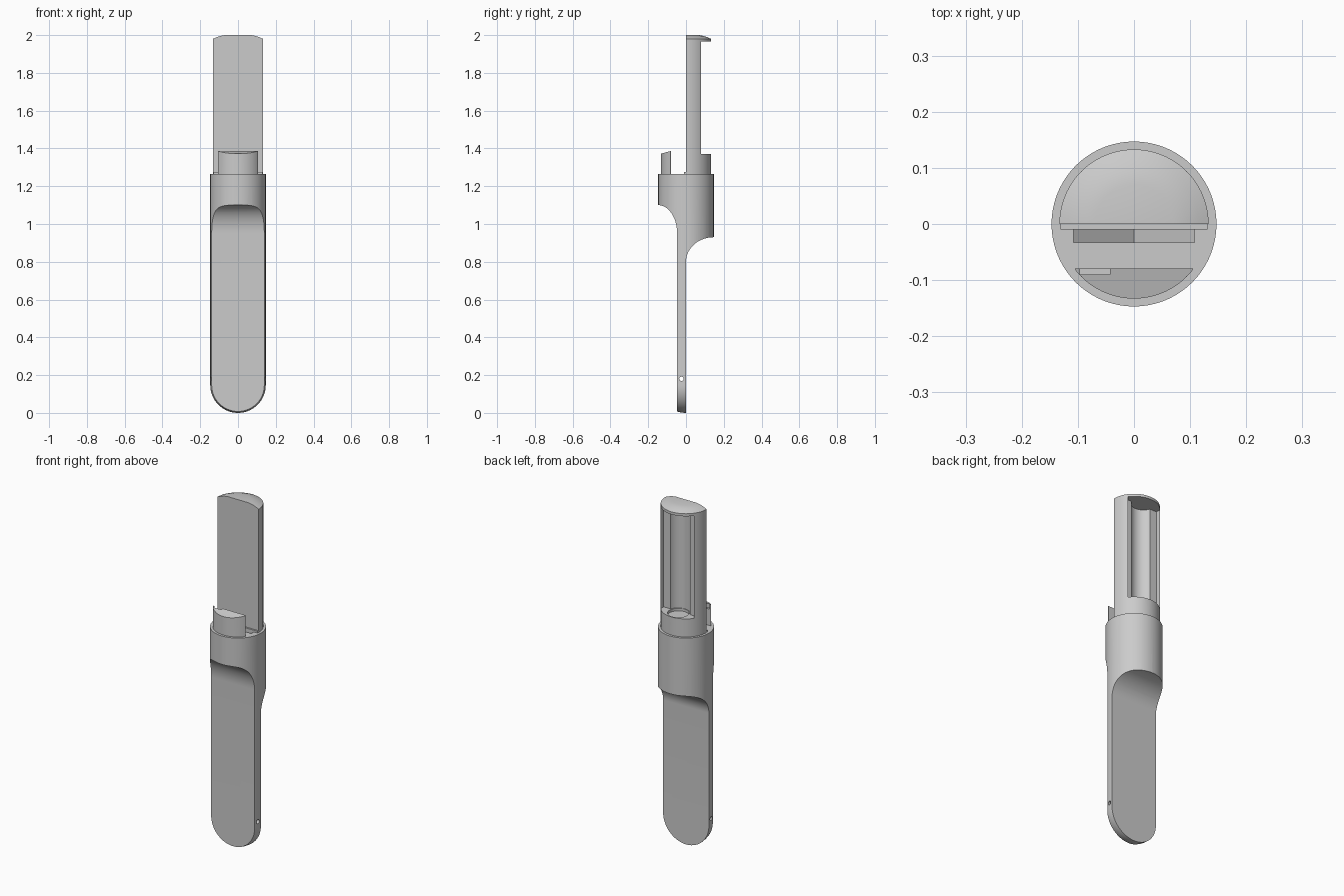
import bpy, bmesh
from math import sin, cos, pi, sqrt, radians
from mathutils import Vector

if "Cube" in bpy.data.objects:
    bpy.data.objects.remove(bpy.data.objects["Cube"], do_unlink=True)

grey = bpy.data.materials.new("light_grey")
grey.use_nodes = True
grey.diffuse_color = (0.6, 0.6, 0.6, 1)
grey.node_tree.nodes["Principled BSDF"].inputs["Base Color"].default_value = (0.6, 0.6, 0.6, 1)

R, CORE, SHOULDER = 0.147, 0.133, 1.265


def finish(name, bm):
    bmesh.ops.remove_doubles(bm, verts=bm.verts, dist=1e-5)
    bmesh.ops.recalc_face_normals(bm, faces=bm.faces)
    mesh = bpy.data.meshes.new(name)
    bm.to_mesh(mesh)
    bm.free()
    ob = bpy.data.objects.new(name, mesh)
    bpy.context.collection.objects.link(ob)
    mesh.materials.append(grey)
    return ob


def lathe(name, profile, centre_y=0, steps=72):
    """Spin an (r, z) profile about a vertical axis."""
    bm = bmesh.new()
    vs = [bm.verts.new((r, 0, z)) for r, z in profile]
    es = [bm.edges.new(pair) for pair in zip(vs, vs[1:])]
    bmesh.ops.spin(bm, geom=vs + es, cent=(0, 0, 0), axis=(0, 0, 1),
                   angle=2 * pi, steps=steps, use_merge=True)
    bmesh.ops.translate(bm, verts=bm.verts, vec=(0, centre_y, 0))
    return finish(name, bm)


def prism(name, points, axis, lo, hi):
    """Extrude an outline along x (points are y, z) or along y (points are x, z)."""
    bm = bmesh.new()
    place = (lambda a, b: (lo, a, b)) if axis == "x" else (lambda a, b: (a, lo, b))
    face = bm.faces.new([bm.verts.new(place(a, b)) for a, b in points])
    out = bmesh.ops.extrude_face_region(bm, geom=[face])["geom"]
    step = Vector((hi - lo, 0, 0)) if axis == "x" else Vector((0, hi - lo, 0))
    bmesh.ops.translate(bm, vec=step, verts=[v for v in out if isinstance(v, bmesh.types.BMVert)])
    return finish(name, bm)


def box(name, x0, x1, y0, y1, z0, z1):
    return prism(name, [(y0, z0), (y1, z0), (y1, z1), (y0, z1)], "x", x0, x1)


def combine(ob, tool, operation="DIFFERENCE"):
    mod = ob.modifiers.new(tool.name, "BOOLEAN")
    mod.operation, mod.object, mod.solver = operation, tool, "EXACT"
    bpy.context.view_layer.objects.active = ob
    bpy.ops.object.modifier_apply(modifier=mod.name)
    bpy.data.objects.remove(tool, do_unlink=True)


def smooth(ob):
    bpy.ops.object.select_all(action="DESELECT")
    ob.select_set(True)
    bpy.context.view_layer.objects.active = ob
    bpy.ops.object.shade_smooth_by_angle(angle=radians(30))


def scoop(name, side, depth, top, width, height):
    """Cutter that flattens one side, ending in a quarter-ellipse at the top."""
    outer = depth + side * width
    arc = [(outer - side * width * cos(t), top - height + height * sin(t))
           for t in (i * pi / 32 for i in range(17))]
    far = side * 0.4
    return prism(name, [(depth, -0.1)] + arc + [(far, top), (far, -0.1)], "x", -0.3, 0.3)


# Handle: round sleeve with a domed end, flattened to a blade
dome = [(R * sin(t), R - R * cos(t)) for t in (i * pi / 40 for i in range(21))]
handle = lathe("handle", dome + [(R, SHOULDER), (0, SHOULDER)])
combine(handle, scoop("front_scoop", -1, -0.047, 1.1, 0.1, 0.15))
combine(handle, scoop("back_scoop", 1, 0, 0.93, 0.147, 0.13))

# Cord hole through the blade
hole = [(-0.024 + 0.012 * cos(i * pi / 8), 0.18 + 0.012 * sin(i * pi / 8)) for i in range(16)]
combine(handle, prism("cord_hole", hole, "x", -0.3, 0.3))

# Slot in the shoulder with a V-shaped floor
slot = [(-0.108, 1.4), (-0.108, 1.21), (0, 1.12), (0.108, 1.21), (0.108, 1.4)]
combine(handle, prism("slot", slot, "y", -0.033, -0.01))
smooth(handle)

# Upper holder: half-round column with a soft cap
holder = lathe("holder", [(0, 1.255), (CORE, 1.255), (CORE, 1.98), (0.115, 1.988),
                          (0.095, 1.995), (0.07, 2.0), (0, 2.0)])
combine(holder, box("front_half", -0.3, 0.3, -0.3, 0, 1, 2.2))

# Window, round channel and shallow seat in the back of the holder
combine(holder, box("window", -0.106, 0.106, 0.053, 0.3, 1.37, 1.965))
combine(holder, lathe("channel", [(0, 1.37), (0.066, 1.37), (0.066, 1.965), (0, 1.965)], 0.076, 48))
combine(holder, lathe("seat", [(0, 1.355), (0.057, 1.355), (0.057, 1.4), (0, 1.4)], 0.07, 48))
smooth(holder)

# Low ridge along the foot of the holder
box("ridge", -0.131, 0.131, -0.01, 0.001, 1.255, 1.275)

# Front tab: round segment with a sloping top and a small notch
tab = lathe("front_tab", [(0, 1.255), (CORE, 1.255), (CORE, 1.5), (0, 1.5)])
slope = [(-0.2, 1.2), (-0.079, 1.2), (-0.079, 1.387), (-0.133, 1.372), (-0.2, 1.353)]
combine(tab, prism("tab_outline", slope, "x", -0.105, 0.105), "INTERSECT")
combine(tab, box("notch", -0.096, -0.043, -0.09, -0.05, 1.36, 1.5))
smooth(tab)
